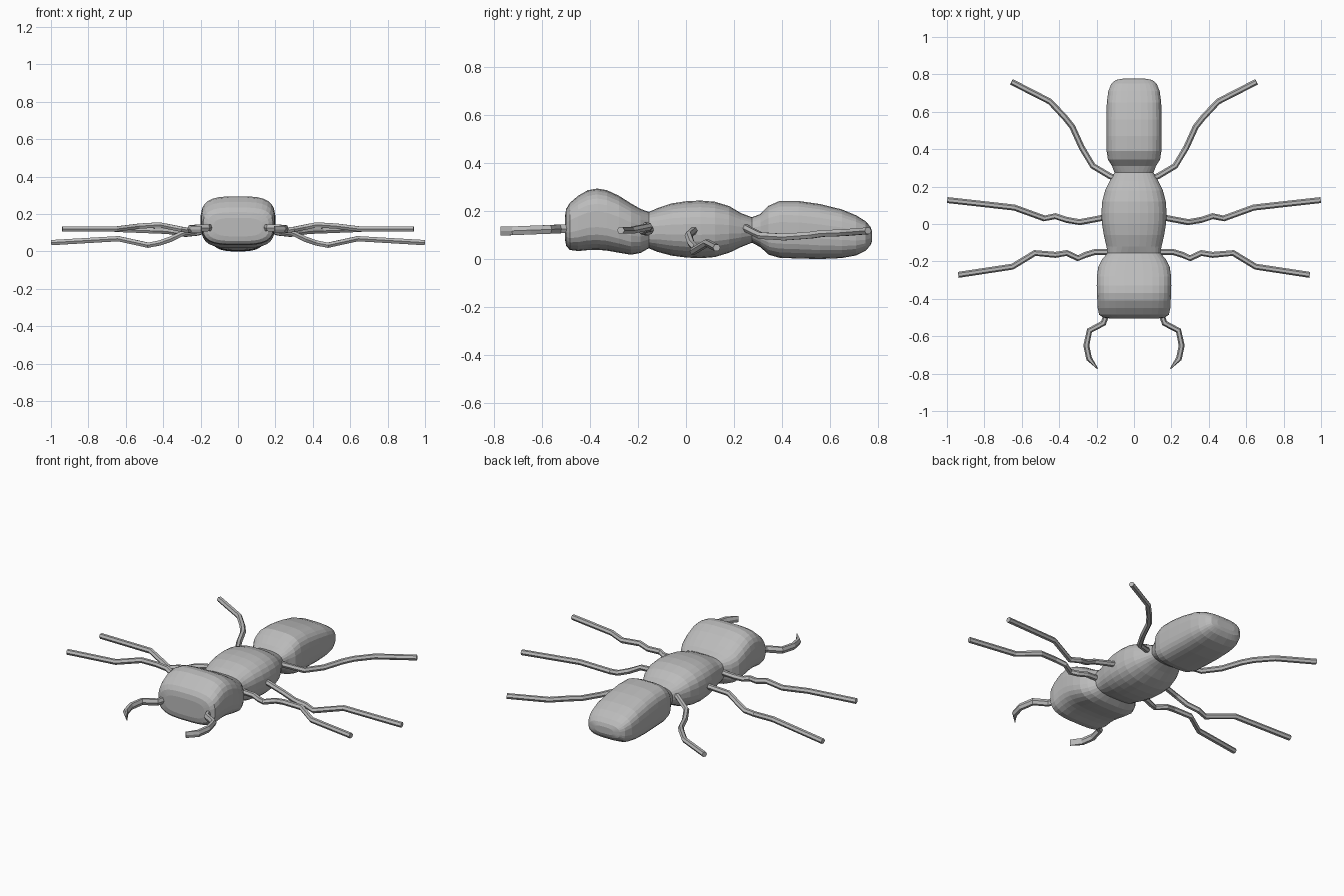
import bpy, bmesh, math
from mathutils import Vector

gray = bpy.data.materials.new("mid gray")
gray.diffuse_color = (0.5, 0.5, 0.5, 1)


def loft(name, rings):
    """Skin a list of equal-length point rings and cap both ends."""
    bm = bmesh.new()
    loops = [[bm.verts.new(p) for p in r] for r in rings]
    n = len(loops[0])
    for a, b in zip(loops, loops[1:]):
        for i in range(n):
            j = (i + 1) % n
            bm.faces.new((a[i], a[j], b[j], b[i]))
    bm.faces.new(loops[0])
    bm.faces.new(loops[-1])
    bmesh.ops.recalc_face_normals(bm, faces=bm.faces)
    me = bpy.data.meshes.new(name)
    bm.to_mesh(me)
    bm.free()
    me.materials.append(gray)
    ob = bpy.data.objects.new(name, me)
    bpy.context.collection.objects.link(ob)
    return ob


def section(y, hw, lo, hi, power, n=28):
    """Rounded-box cross-section in the xz plane."""
    pts = []
    for i in range(n):
        t = 2 * math.pi * (i + 0.5) / n
        c, s = math.cos(t), math.sin(t)
        x = hw * math.copysign(abs(c) ** (2 / power), c)
        z = (lo + hi) / 2 + (hi - lo) / 2 * math.copysign(abs(s) ** (2 / power), s)
        pts.append((x, y, z))
    return pts


def limb(name, path, ra, rb, tip=1.0, sides=6):
    """Tube along a path, mirrored; ra is half-width, rb half-height."""
    for side, label in ((1, "right"), (-1, "left")):
        pts = [Vector((x * side, y, z)) for x, y, z in path]
        rings = []
        for k, p in enumerate(pts):
            d = (pts[min(k + 1, len(pts) - 1)] - pts[max(k - 1, 0)]).normalized()
            u = d.cross(Vector((0, 0, 1))).normalized()
            v = u.cross(d)
            f = tip if k == len(pts) - 1 else 1
            rings.append([p + u * ra * f * math.cos(2 * math.pi * i / sides)
                          + v * rb * math.sin(2 * math.pi * i / sides)
                          for i in range(sides)])
        loft(label + "_" + name, rings)


# Body: head, thorax and abdomen in one skin (y, half width, bottom, top)
profile = [
    (-0.505, 0.13, 0.08, 0.18), (-0.50, 0.165, 0.055, 0.21),
    (-0.485, 0.187, 0.038, 0.235), (-0.45, 0.195, 0.033, 0.265),
    (-0.41, 0.197, 0.037, 0.288), (-0.37, 0.199, 0.038, 0.295),
    (-0.33, 0.20, 0.035, 0.288), (-0.28, 0.199, 0.026, 0.265),
    (-0.23, 0.192, 0.018, 0.233), (-0.19, 0.172, 0.025, 0.21),
    (-0.155, 0.142, 0.045, 0.197), (-0.12, 0.148, 0.03, 0.213),
    (-0.06, 0.162, 0.014, 0.233), (0.0, 0.172, 0.006, 0.242),
    (0.06, 0.175, 0.003, 0.245), (0.12, 0.171, 0.008, 0.24),
    (0.18, 0.155, 0.026, 0.222), (0.23, 0.13, 0.05, 0.192),
    (0.275, 0.105, 0.068, 0.175), (0.31, 0.118, 0.05, 0.188),
    (0.345, 0.14, 0.018, 0.223), (0.39, 0.147, 0.005, 0.243),
    (0.47, 0.148, 0.002, 0.243), (0.56, 0.148, 0.0, 0.23),
    (0.65, 0.146, 0.004, 0.208), (0.71, 0.138, 0.015, 0.183),
    (0.75, 0.122, 0.035, 0.158), (0.77, 0.098, 0.058, 0.135),
    (0.777, 0.06, 0.075, 0.115)]
loft("body", [section(*r, 2.6 if -0.14 < r[0] < 0.3 else 3.2) for r in profile])

# Three pairs of jointed legs
limb("front_leg", [(0.11, -0.15, 0.125), (0.21, -0.15, 0.12), (0.26, -0.165, 0.113),
                   (0.30, -0.183, 0.118), (0.36, -0.155, 0.13), (0.42, -0.165, 0.142),
                   (0.53, -0.155, 0.135), (0.65, -0.228, 0.12), (0.94, -0.272, 0.12)],
     0.016, 0.016)
limb("middle_leg", [(0.13, 0.04, 0.125), (0.29, 0.01, 0.10), (0.36, 0.022, 0.065),
                    (0.42, 0.042, 0.045), (0.48, 0.03, 0.033), (0.64, 0.088, 0.068),
                    (0.998, 0.128, 0.047)], 0.016, 0.016)
limb("back_leg", [(0.08, 0.235, 0.14), (0.13, 0.257, 0.125), (0.22, 0.31, 0.098),
                  (0.28, 0.41, 0.092), (0.33, 0.52, 0.10), (0.37, 0.57, 0.107),
                  (0.45, 0.655, 0.11), (0.655, 0.76, 0.118)], 0.016, 0.016)

# Curved jaws at the front of the head
limb("jaw", [(0.14, -0.46, 0.128), (0.163, -0.53, 0.126), (0.238, -0.57, 0.124),
             (0.255, -0.65, 0.121), (0.24, -0.72, 0.118), (0.195, -0.773, 0.117)],
     0.016, 0.021, tip=0.2)
